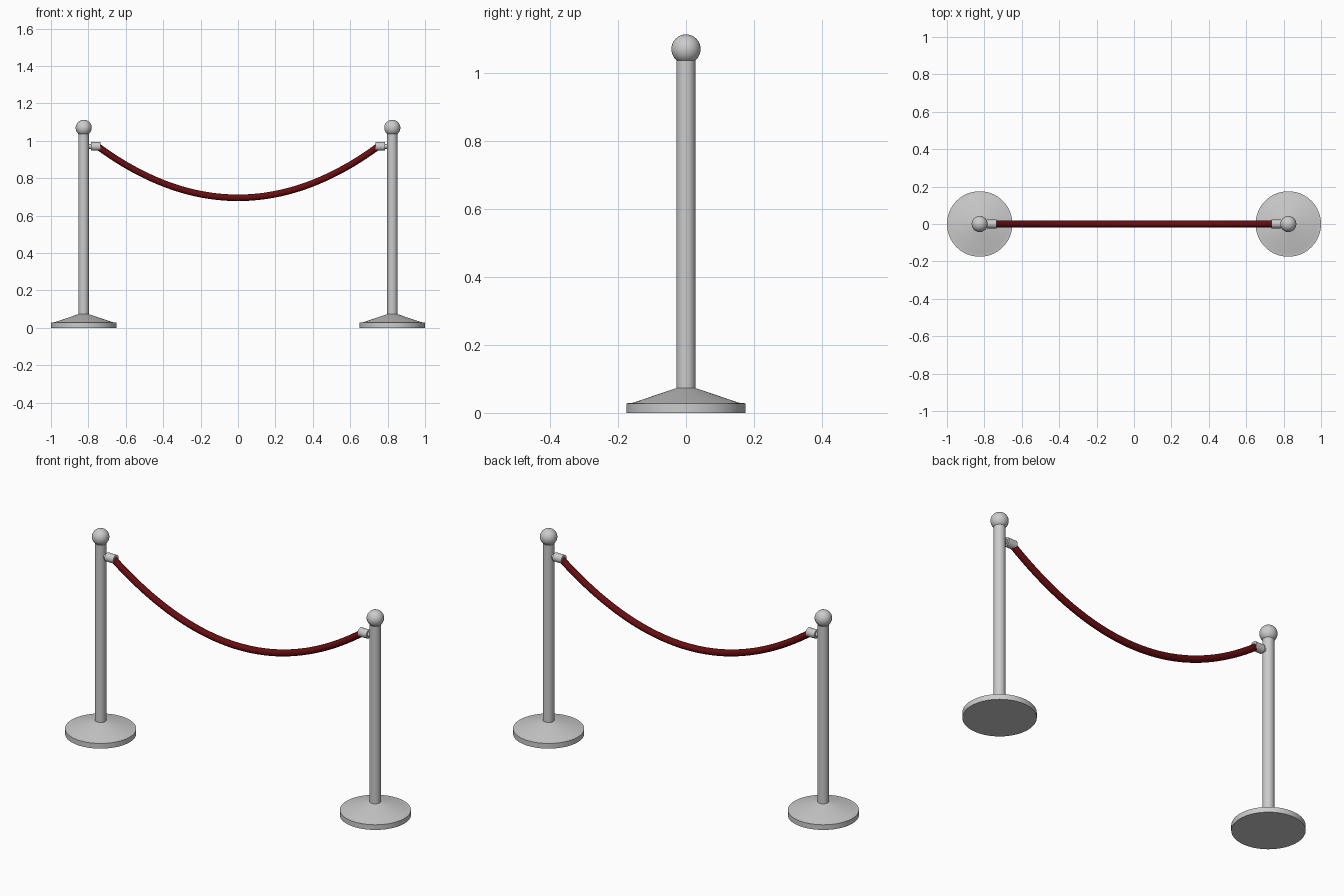
import bpy, bmesh, math
from mathutils import Matrix

if "Cube" in bpy.data.objects:
    bpy.data.objects.remove(bpy.data.objects["Cube"])


def material(name, rgb):
    m = bpy.data.materials.new(name)
    m.diffuse_color = (*rgb, 1)
    m.use_nodes = True
    m.node_tree.nodes["Principled BSDF"].inputs["Base Color"].default_value = m.diffuse_color
    return m


METAL = material("brushed_steel", (0.6, 0.6, 0.6))
VELVET = material("dark_red_velvet", (0.14, 0.004, 0.005))


def finish(obj, mat):
    obj.data.materials.append(mat)
    bpy.ops.object.select_all(action='DESELECT')
    obj.select_set(True)
    bpy.context.view_layer.objects.active = obj
    bpy.ops.object.shade_smooth_by_angle(angle=math.radians(35))
    return obj


def lathe(name, profile, mat, matrix, segments=48):
    """Revolve (radius, height) points about z, then place the result."""
    bm = bmesh.new()
    verts = [bm.verts.new((r, 0, z)) for r, z in profile]
    edges = [bm.edges.new(p) for p in zip(verts, verts[1:])]
    bmesh.ops.spin(bm, geom=verts + edges, axis=(0, 0, 1), cent=(0, 0, 0),
                   angle=math.tau, steps=segments)
    bmesh.ops.remove_doubles(bm, verts=bm.verts, dist=1e-5)
    bmesh.ops.recalc_face_normals(bm, faces=bm.faces)
    bm.transform(matrix)
    me = bpy.data.meshes.new(name)
    bm.to_mesh(me)
    bm.free()
    obj = bpy.data.objects.new(name, me)
    bpy.context.collection.objects.link(obj)
    return finish(obj, mat)


POST_X, CLIP_Z = 0.825, 0.97
base = [(0, 0), (0.175, 0), (0.175, 0.028), (0.155, 0.03), (0.028, 0.073), (0, 0.073)]
pole = [(0, 0.06), (0.028, 0.06), (0.028, 1.035), (0, 1.035)]
ball = [(0.043 * math.sin(a), 1.069 - 0.043 * math.cos(a))
        for a in (math.pi * i / 20 for i in range(21))]
# stub and end ferrule, measured outwards from the post axis
clip = [(0, 0.02), (0.013, 0.02), (0.013, 0.039), (0.023, 0.039), (0.023, 0.091), (0, 0.091)]

for side, s in (("left", -1), ("right", 1)):
    place = Matrix.Translation((s * POST_X, 0, 0))
    lathe(side + "_base", base, METAL, place, 64)
    lathe(side + "_pole", pole, METAL, place)
    lathe(side + "_ball_finial", ball, METAL, place)
    # the clip points towards the middle
    turn = Matrix.Rotation(-s * math.pi / 2, 4, 'Y')
    lathe(side + "_rope_clip", clip, METAL,
          Matrix.Translation((s * POST_X, 0, CLIP_Z)) @ turn, 32)

# sagging rope: a bevelled curve along a parabola
curve = bpy.data.curves.new("rope", 'CURVE')
curve.dimensions = '3D'
curve.bevel_depth = 0.0175
curve.bevel_resolution = 4
curve.use_fill_caps = True
spline = curve.splines.new('POLY')
N, HALF, LOW = 40, 0.75, 0.695
spline.points.add(N)
for i, p in enumerate(spline.points):
    t = 2 * i / N - 1
    p.co = (HALF * t, 0, LOW + (CLIP_Z - LOW) * t * t, 1)
rope = bpy.data.objects.new("rope", curve)
bpy.context.collection.objects.link(rope)
bpy.ops.object.select_all(action='DESELECT')
rope.select_set(True)
bpy.context.view_layer.objects.active = rope
bpy.ops.object.convert(target='MESH')
finish(bpy.context.view_layer.objects.active, VELVET)
